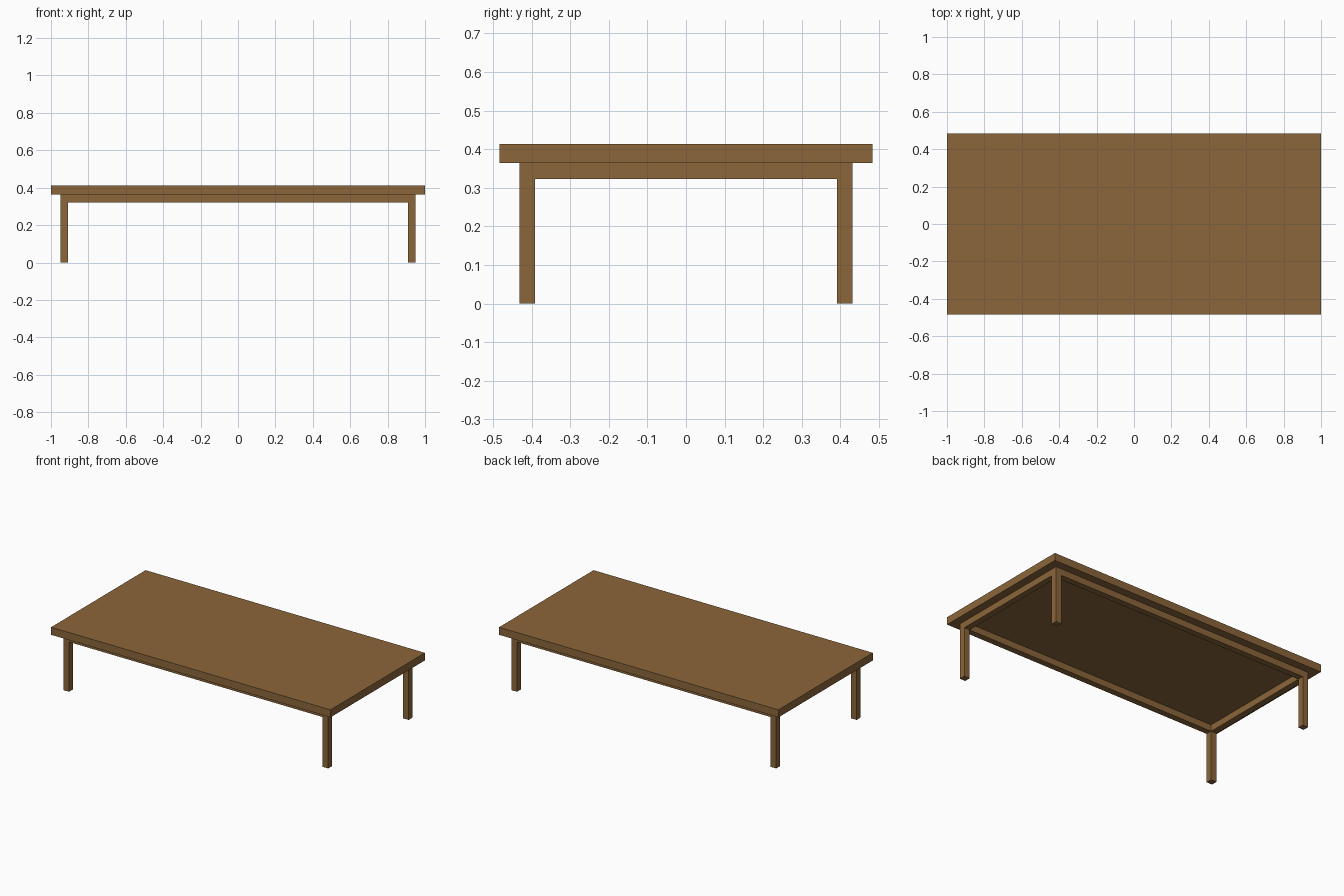
import bpy

if "Cube" in bpy.data.objects:
    bpy.data.objects.remove(bpy.data.objects["Cube"])

wood = bpy.data.materials.new("brown wood")
wood.diffuse_color = (0.262, 0.133, 0.043, 1.0)
wood.use_nodes = True
wood.node_tree.nodes["Principled BSDF"].inputs["Base Color"].default_value = wood.diffuse_color


def box(name, x, y, z):
    """Axis-aligned box from (min, max) ranges."""
    bpy.ops.mesh.primitive_cube_add(
        size=1, location=[(r[0] + r[1]) / 2 for r in (x, y, z)])
    ob = bpy.context.object
    ob.name = name
    ob.scale = [r[1] - r[0] for r in (x, y, z)]
    bpy.ops.object.transform_apply(location=False, rotation=False, scale=True)
    ob.data.materials.append(wood)
    return ob


def span(sign, inner, outer):
    return tuple(sorted((sign * inner, sign * outer)))


HX, HY = 1.0, 0.483           # half size of the top
TOP, UNDER, RAIL = 0.413, 0.364, 0.322
XI, XO = 0.908, 0.948         # inner and outer leg faces in x
YI, YO = 0.391, 0.431         # inner and outer leg faces in y

# Table top
box("table_top", (-HX, HX), (-HY, HY), (UNDER, TOP))

# Four square corner legs
for sx, xn in ((-1, "left"), (1, "right")):
    for sy, yn in ((-1, "front"), (1, "back")):
        box(f"{yn}_{xn}_leg", span(sx, XI, XO), span(sy, YI, YO), (0, UNDER))

# Apron rails between the legs
for s, n in ((-1, "front"), (1, "back")):
    box(f"{n}_rail", (-XI, XI), span(s, YI, YO), (RAIL, UNDER))
for s, n in ((-1, "left"), (1, "right")):
    box(f"{n}_rail", span(s, XI, XO), (-YI, YI), (RAIL, UNDER))
